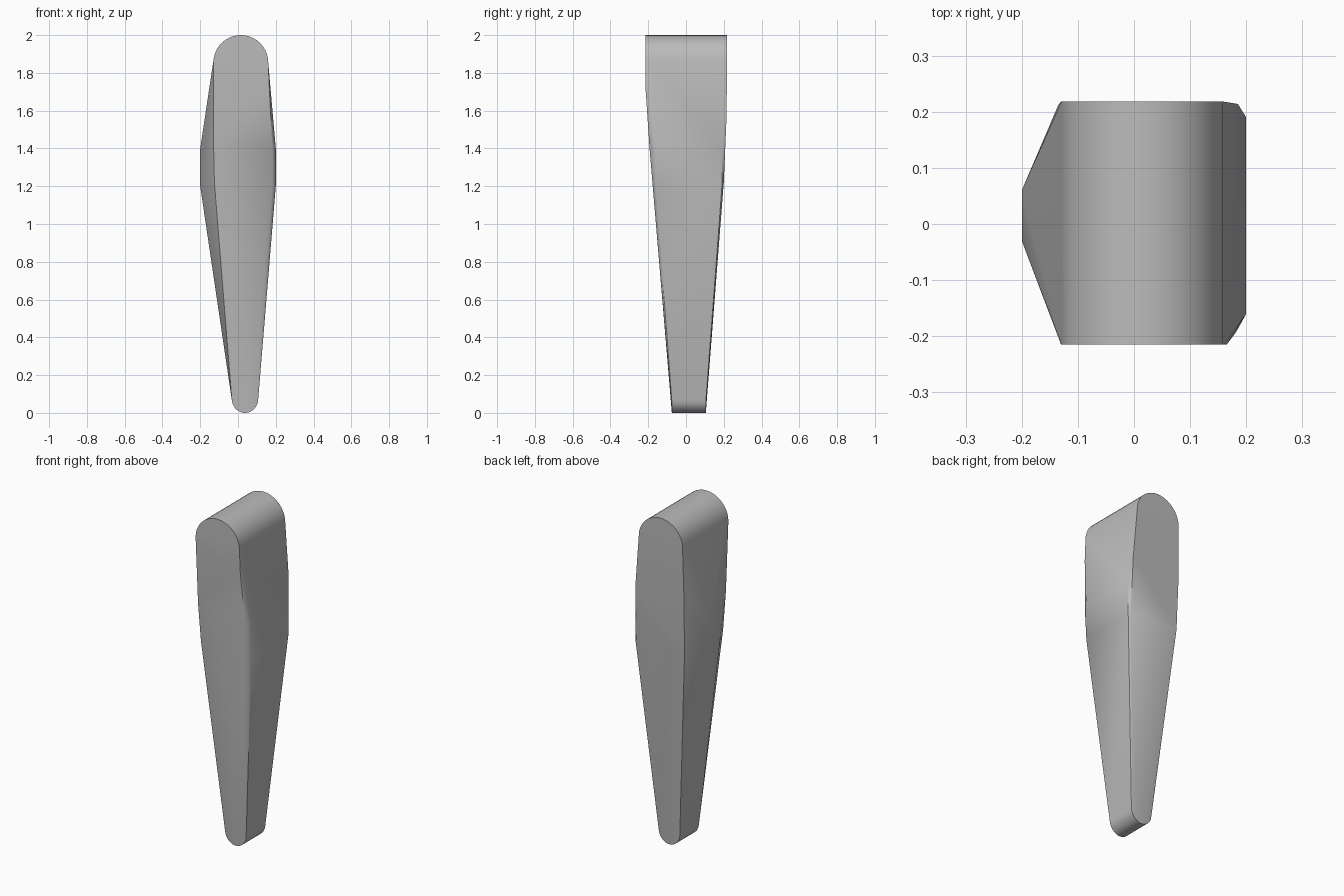
import bpy, bmesh, math

cube = bpy.data.objects.get("Cube")
if cube:
    bpy.data.objects.remove(cube, do_unlink=True)

# Plain grey material
grey = bpy.data.materials.new("grey")
grey.use_nodes = True
colour = (0.5, 0.5, 0.5, 1)
grey.diffuse_color = colour
grey.node_tree.nodes["Principled BSDF"].inputs["Base Color"].default_value = colour


def rounded_end(cx, cz, rx, rz, y_front, y_back, steps=20):
    """Half-ellipse profile repeated on the front and back faces."""
    arc = [math.pi * i / steps for i in range(steps + 1)]
    return [(cx + rx * math.cos(a), y, cz + rz * math.sin(a))
            for y in (y_front, y_back) for a in arc]


# Rounded top and rounded foot
points = rounded_end(0.015, 1.855, 0.145, 0.145, -0.215, 0.218)
points += rounded_end(0.037, 0.075, 0.07, -0.075, -0.075, 0.105)

# Narrow ridge on the right, broad ridge on the left
for x, y_front, y_back in ((-0.2, -0.03, 0.06), (0.2, -0.16, 0.19)):
    points += [(x, y, z) for y in (y_front, y_back) for z in (1.2, 1.4)]

# Bulging edges of the front and back faces
points += [(-0.13, -0.192, 1.45), (-0.125, -0.172, 1.22),
           (0.165, -0.215, 1.73), (0.182, -0.193, 1.4),
           (0.18, -0.173, 1.2), (-0.135, 0.212, 1.55),
           (-0.13, 0.2, 1.22), (0.185, 0.214, 1.55), (0.19, 0.2, 1.22)]

# Wrap the sections in one tapered body
mesh = bpy.data.meshes.new("tapered_leg")
leg = bpy.data.objects.new("tapered_leg", mesh)
bpy.context.collection.objects.link(leg)
bm = bmesh.new()
for p in points:
    bm.verts.new(p)
hull = bmesh.ops.convex_hull(bm, input=bm.verts)
loose = {g for g in hull["geom_interior"] + hull["geom_unused"]
         if isinstance(g, bmesh.types.BMVert)}
bmesh.ops.delete(bm, geom=list(loose), context="VERTS")
bmesh.ops.dissolve_limit(bm, angle_limit=math.radians(0.5),
                         verts=bm.verts, edges=bm.edges)
bmesh.ops.recalc_face_normals(bm, faces=bm.faces)
bm.to_mesh(mesh)
bm.free()
mesh.materials.append(grey)

# Smooth the rounded ends and keep the side edges crisp
bpy.ops.object.select_all(action="DESELECT")
leg.select_set(True)
bpy.context.view_layer.objects.active = leg
bpy.ops.object.shade_smooth_by_angle(angle=math.radians(30))
